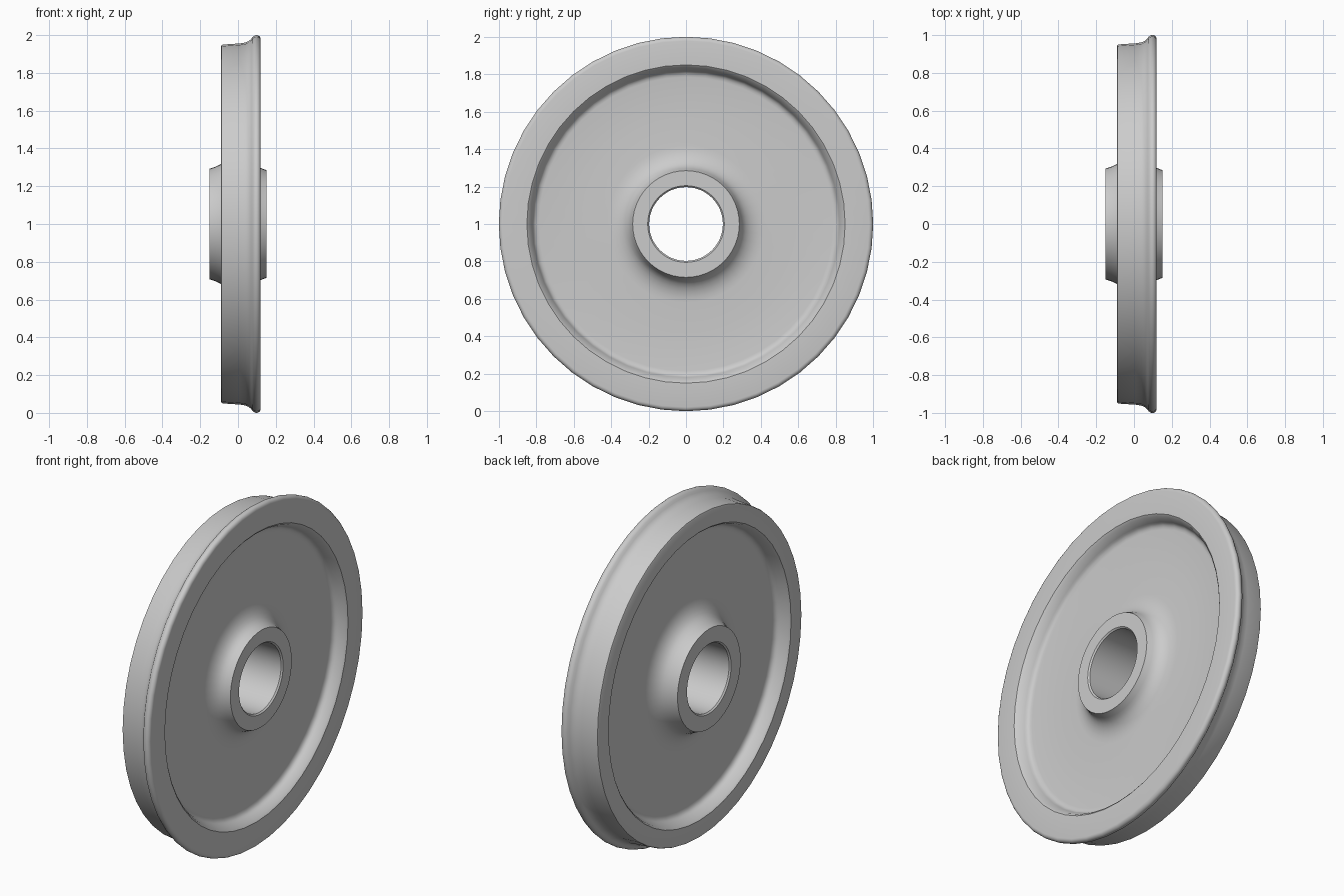
import bpy, bmesh, math
from mathutils import Vector, Matrix

if "Cube" in bpy.data.objects:
    bpy.data.objects.remove(bpy.data.objects["Cube"])

SEGMENTS = 48


def arc(cx, cr, rx, rr, a0, a1, n):
    """Elliptical arc of (x, radius) points, angles in degrees."""
    pts = []
    for i in range(n + 1):
        a = math.radians(a0 + (a1 - a0) * i / n)
        pts.append((cx + rx * math.cos(a), cr + rr * math.sin(a)))
    return pts


# Closed cross-section (x along the axle, radius from the axle)
profile = []
# bore with small chamfers, and left hub face
profile += [(0.15, 0.205), (0.142, 0.197), (-0.142, 0.197), (-0.15, 0.205)]
# left hub boss flaring into the gently coned web
profile += [(-0.15, 0.293), (-0.12, 0.303)]
profile += arc(-0.122, 0.44, 0.102, 0.13, -75, 0, 6)
profile += [(-0.015, 0.58), (-0.01, 0.78)]
# left recess fillet and rim inner wall
profile += arc(-0.04, 0.785, 0.03, 0.035, 0, 80, 4)
profile += [(-0.08, 0.837), (-0.09, 0.847)]
# left rim face and tread
profile += [(-0.09, 0.94), (-0.087, 0.947), (-0.08, 0.95), (0.01, 0.956)]
# throat rising to the rounded flange
profile += [(0.04, 0.961), (0.058, 0.969), (0.07, 0.98), (0.078, 0.991)]
profile += arc(0.098, 0.978, 0.022, 0.022, 125, 0, 6)
# right rim face, recess wall and fillet
profile += [(0.12, 0.85), (0.11, 0.838)]
profile += arc(0.08, 0.785, 0.03, 0.035, 100, 180, 4)
# right web face flaring out to the hub
profile += [(0.05, 0.58)]
profile += arc(0.135, 0.42, 0.085, 0.125, 180, 258, 6)
profile += [(0.15, 0.285)]

# Revolve the section about the x axis at z = 1
bm = bmesh.new()
verts = [bm.verts.new((x, 0, r)) for x, r in profile]
edges = [bm.edges.new((v, verts[(i + 1) % len(verts)])) for i, v in enumerate(verts)]
bmesh.ops.spin(bm, geom=verts + edges, cent=(0, 0, 0), axis=(1, 0, 0),
               angle=math.tau, steps=SEGMENTS, use_duplicate=False)
bmesh.ops.remove_doubles(bm, verts=bm.verts[:], dist=1e-4)
bmesh.ops.recalc_face_normals(bm, faces=bm.faces[:])
bm.transform(Matrix.Translation(Vector((0, 0, 1))))
mesh = bpy.data.meshes.new("rail_wheel")
bm.to_mesh(mesh)
bm.free()

wheel = bpy.data.objects.new("rail_wheel", mesh)
bpy.context.collection.objects.link(wheel)
bpy.context.view_layer.objects.active = wheel
wheel.select_set(True)
bpy.ops.object.shade_smooth_by_angle(angle=math.radians(35))
